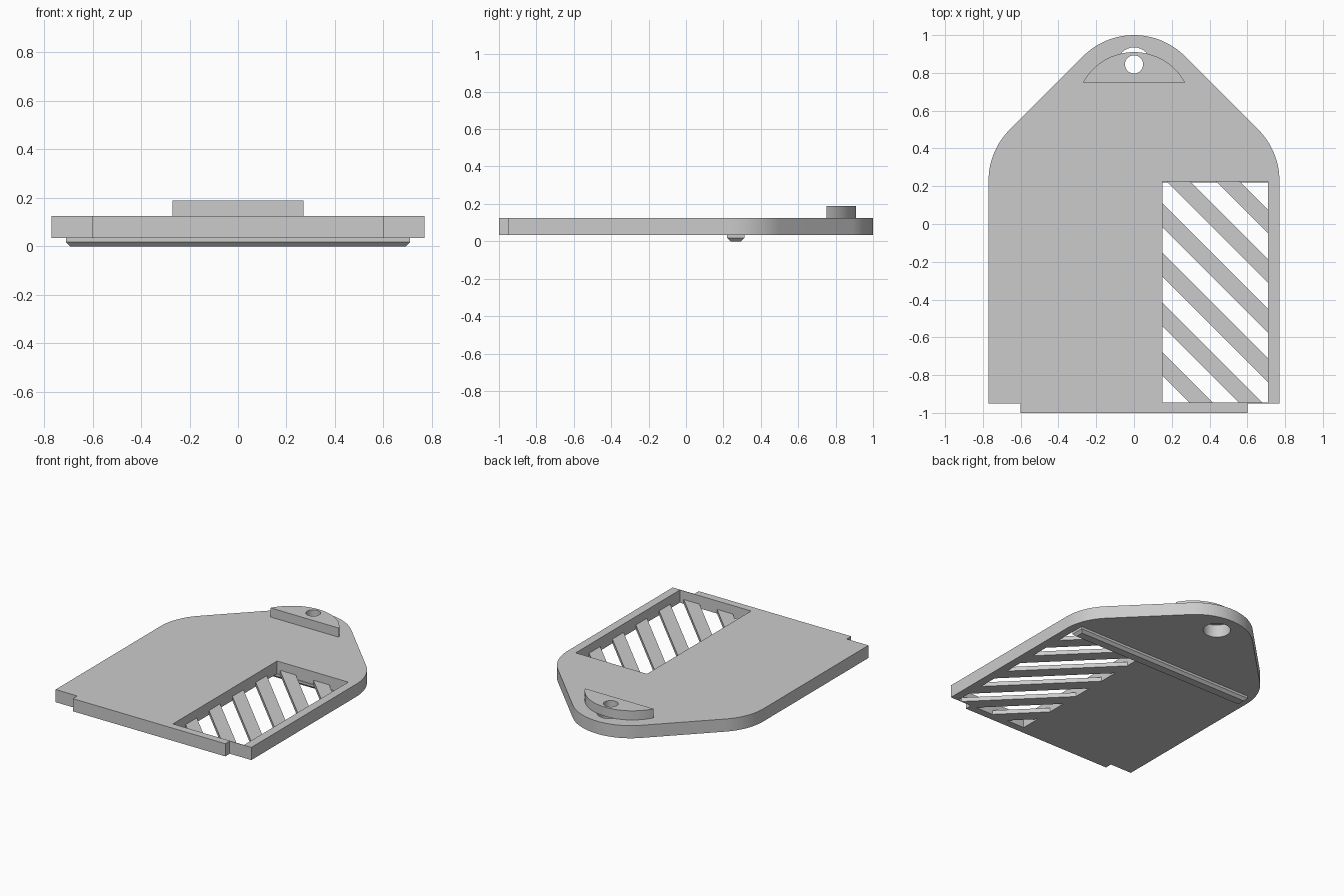
import bpy, bmesh
from math import sin, cos, pi, radians, asin

cube = bpy.data.objects.get("Cube")
if cube:
    bpy.data.objects.remove(cube)

grey = bpy.data.materials.new("plain_grey")
grey.use_nodes = True
colour = (0.6, 0.6, 0.6, 1)
grey.diffuse_color = colour
grey.node_tree.nodes["Principled BSDF"].inputs["Base Color"].default_value = colour

BOTTOM, TOP = 0.035, 0.125
FRONT = -0.95
WIN_L, WIN_R, WIN_F, WIN_B = 0.15, 0.71, -0.946, 0.225


def arc(cx, cy, r, start, end, steps=16):
    """Points along an arc, angles in degrees."""
    angles = [radians(start + (end - start) * i / steps) for i in range(steps + 1)]
    return [(cx + r * cos(a), cy + r * sin(a)) for a in angles]


def rect(x0, x1, y0, y1):
    return [(x0, y0), (x1, y0), (x1, y1), (x0, y1)]


def slab(name, loops, z0, z1):
    """Extrude an outline; further loops become holes."""
    curve = bpy.data.curves.new(name, "CURVE")
    curve.dimensions = "2D"
    curve.fill_mode = "BOTH"
    curve.extrude = (z1 - z0) / 2
    for loop in loops:
        spline = curve.splines.new("POLY")
        spline.points.add(len(loop) - 1)
        for point, (x, y) in zip(spline.points, loop):
            point.co = (x, y, 0, 1)
        spline.use_cyclic_u = True
    source = bpy.data.objects.new(name + "_outline", curve)
    bpy.context.collection.objects.link(source)
    bpy.context.view_layer.update()
    graph = bpy.context.evaluated_depsgraph_get()
    mesh = bpy.data.meshes.new_from_object(source.evaluated_get(graph))
    bpy.data.objects.remove(source)
    bm = bmesh.new()
    bm.from_mesh(mesh)
    bmesh.ops.translate(bm, verts=bm.verts, vec=(0, 0, (z0 + z1) / 2))
    return finish(name, bm, mesh)


def finish(name, bm, mesh):
    bmesh.ops.remove_doubles(bm, verts=bm.verts, dist=0.0001)
    bmesh.ops.recalc_face_normals(bm, faces=bm.faces)
    bm.to_mesh(mesh)
    bm.free()
    mesh.name = name
    mesh.materials.clear()
    mesh.materials.append(grey)
    obj = bpy.data.objects.new(name, mesh)
    bpy.context.collection.objects.link(obj)
    bpy.ops.object.select_all(action="DESELECT")
    obj.select_set(True)
    bpy.context.view_layer.objects.active = obj
    bpy.ops.object.shade_smooth_by_angle(angle=radians(30))
    return obj


# Main plate: rounded shoulders and nose, with a window and a round hole
R = 0.38
outline = ([(-0.77, FRONT), (0.77, FRONT)]
           + arc(0.39, 0.23, R, 0, 45)
           + arc(0, 0.62, R, 45, 135, 32)
           + arc(-0.39, 0.23, R, 135, 180))
window = rect(WIN_L, WIN_R, WIN_F, WIN_B)
hole = arc(0, 0.845, 0.09, 0, 348.75, 31)
slab("plate", [outline, window, hole], BOTTOM, TOP)

# Front tab
slab("front_tab", [rect(-0.6, 0.6, -1, FRONT)], BOTTOM, TOP)

# Half-moon grip with a smaller hole
half = asin(0.27 / 0.308) * 180 / pi
moon = arc(0, 0.602, 0.308, 90 - half, 90 + half, 32)
slab("grip", [moon, arc(0, 0.845, 0.048, 0, 348.75, 31)], TOP, 0.19)

# Diagonal slats, each a strip of the window between two 45 degree lines
for i in range(6):
    middle = 0.7225 - 0.2625 * i
    bm = bmesh.new()
    face = bm.faces.new([bm.verts.new((x, y, BOTTOM)) for x, y in window])
    for side in (1, -1):
        bmesh.ops.bisect_plane(
            bm, geom=bm.verts[:] + bm.edges[:] + bm.faces[:],
            plane_co=(0, middle + side * 0.0625, 0), plane_no=(side, side, 0),
            clear_outer=True)
    top = bmesh.ops.extrude_face_region(bm, geom=bm.faces[:])["geom"]
    bmesh.ops.translate(bm, vec=(0, 0, 0.03),
                        verts=[v for v in top if isinstance(v, bmesh.types.BMVert)])
    finish(f"slat_{i + 1}", bm, bpy.data.meshes.new("slat"))

# Cross rib underneath, chamfered toward its lower face
bm = bmesh.new()
rings = []
for z, inset in ((BOTTOM, 0), (0.018, 0), (0, 0.018)):
    corners = rect(-0.71 + inset, 0.71 - inset, 0.22 + inset, 0.313 - inset)
    rings.append([bm.verts.new((x, y, z)) for x, y in corners])
for a, b in zip(rings, rings[1:]):
    for i in range(4):
        j = (i + 1) % 4
        bm.faces.new((a[i], a[j], b[j], b[i]))
bm.faces.new(rings[0])
bm.faces.new(rings[-1])
finish("bottom_rib", bm, bpy.data.meshes.new("bottom_rib"))
